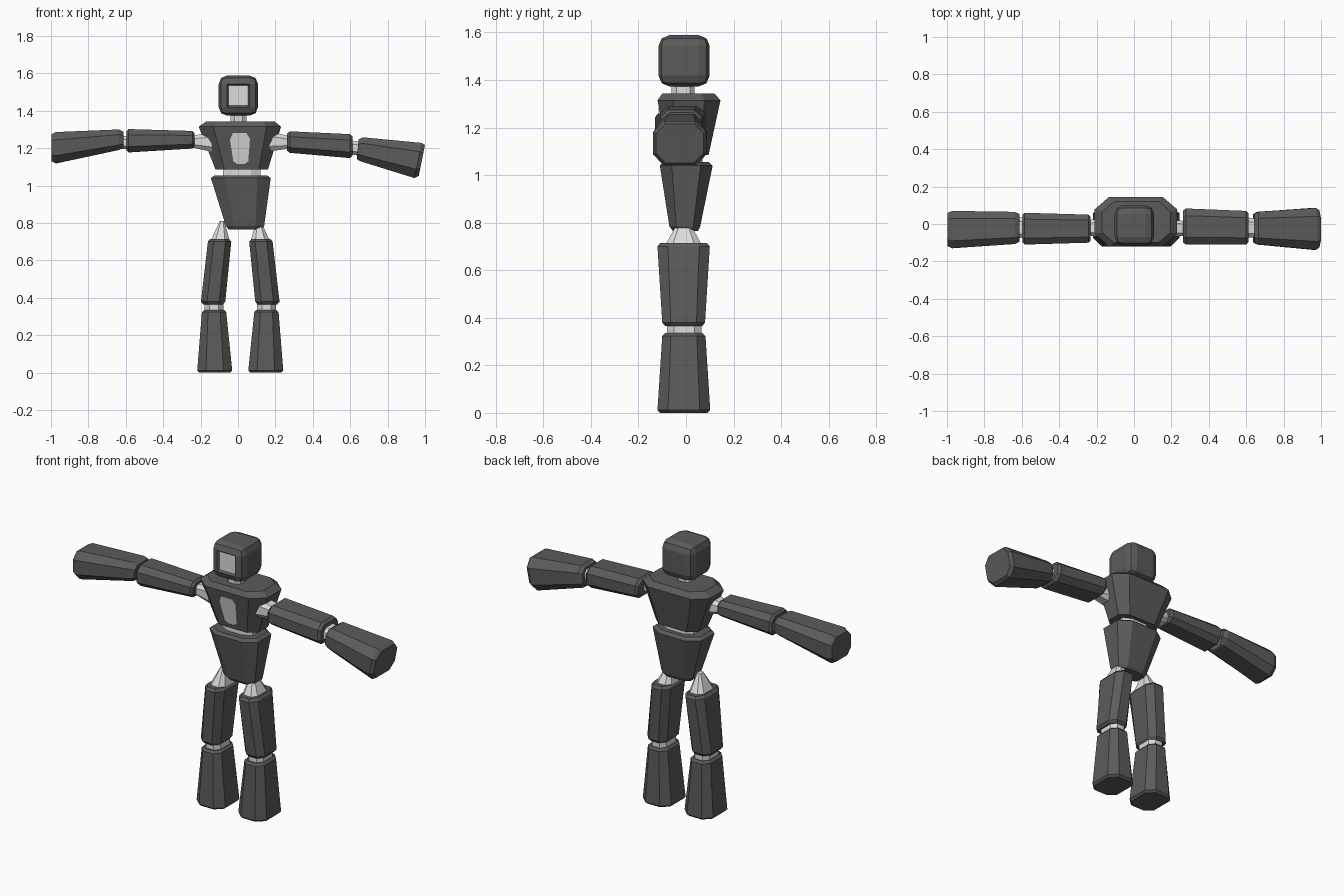
import bpy, bmesh
from mathutils import Vector

if "Cube" in bpy.data.objects:
    bpy.data.objects.remove(bpy.data.objects["Cube"])


def material(name, value):
    m = bpy.data.materials.new(name)
    m.diffuse_color = (value, value, value, 1)
    m.use_nodes = True
    m.node_tree.nodes["Principled BSDF"].inputs["Base Color"].default_value = m.diffuse_color
    return m


DARK = material("dark grey", 0.105)
LIGHT = material("light grey", 0.72)


def add_object(name, bm, *mats):
    bmesh.ops.recalc_face_normals(bm, faces=bm.faces)
    mesh = bpy.data.meshes.new(name)
    bm.to_mesh(mesh)
    bm.free()
    for m in mats:
        mesh.materials.append(m)
    obj = bpy.data.objects.new(name, mesh)
    bpy.context.collection.objects.link(obj)
    return obj


def loft(name, axis, rings, mat, cut=(0.5, 0.4)):
    """Eight-sided loft; ring = (position, u0, u1, v0, v1[, tilt])."""
    bm = bmesh.new()
    loops = []
    for r in rings:
        pos, u0, u1, v0, v1 = r[:5]
        tilt = r[5] if len(r) > 5 else 0
        cu, cv = (u0 + u1) / 2, (v0 + v1) / 2
        hu, hv = (u1 - u0) / 2, (v1 - v0) / 2
        a, b = 1 - cut[0], 1 - cut[1]
        loop = []
        for x, y in ((a, -1), (1, -b), (1, b), (a, 1), (-a, 1), (-1, b), (-1, -b), (-a, -1)):
            u, v = cu + x * hu, cv + y * hv
            p = pos + tilt * (v - cv)
            loop.append(bm.verts.new((u, v, p) if axis == "z" else (p, u, v)))
        loops.append(loop)
    for lo, hi in zip(loops, loops[1:]):
        for i in range(8):
            j = (i + 1) % 8
            bm.faces.new((lo[i], lo[j], hi[j], hi[i]))
    bm.faces.new(loops[0])
    bm.faces.new(loops[-1])
    return add_object(name, bm, mat)


def armour(name, axis, start, end, edge=0.015, cut=(0.5, 0.4)):
    """Tapered shell with a small chamfer around both ends."""
    def lip(r, p):
        d = 0.012
        return (p, r[1] + d, r[2] - d, r[3] + d, r[4] - d) + tuple(r[5:])
    s = edge if end[0] > start[0] else -edge
    body0 = (start[0] + s,) + tuple(start[1:])
    body1 = (end[0] - s,) + tuple(end[1:])
    return loft(name, axis, [lip(start, start[0]), body0, body1, lip(end, end[0])], DARK, cut)


# Head: rounded block with a recessed visor
bm = bmesh.new()
bmesh.ops.create_cube(bm, size=1)
for v in bm.verts:
    v.co = Vector((v.co.x * 0.21 + 0.002, v.co.y * 0.215 - 0.008, v.co.z * 0.215 + 1.481))
bmesh.ops.bevel(bm, geom=bm.edges[:], offset=0.045, segments=2, profile=0.5, affect="EDGES")
bm.normal_update()
front = min(bm.faces, key=lambda f: f.calc_center_median().y)
bmesh.ops.inset_individual(bm, faces=[front], thickness=0.012, depth=-0.012)
front.material_index = 1
add_object("head", bm, DARK, LIGHT)

# Neck and waist
loft("neck", "z", [(1.32, -0.04, 0.045, -0.06, 0.035), (1.40, -0.04, 0.045, -0.06, 0.035)], LIGHT)
loft("waist", "z", [(1.03, -0.08, 0.12, -0.06, 0.07), (1.10, -0.08, 0.12, -0.06, 0.07)], LIGHT)

# Chest and hips
loft("chest", "z", [(1.085, -0.12, 0.16, -0.075, 0.095), (1.315, -0.21, 0.23, -0.12, 0.145),
                    (1.343, -0.17, 0.195, -0.10, 0.12)], DARK, (0.35, 0.5))
loft("hips", "z", [(0.765, -0.05, 0.13, -0.055, 0.05), (0.785, -0.065, 0.14, -0.07, 0.06),
                   (1.04, -0.145, 0.175, -0.11, 0.112), (1.055, -0.125, 0.155, -0.095, 0.095)],
     DARK, (0.45, 0.45))

# Chest plate lying on the sloping front
bm = bmesh.new()
outline = ((-0.028, 1.28), (0.045, 1.28), (0.064, 1.25), (0.055, 1.13),
           (0.035, 1.115), (-0.005, 1.115), (-0.025, 1.13), (-0.043, 1.245))
layers = []
for lift in (0.004, -0.003):
    layers.append([bm.verts.new((x, -0.075 - (z - 1.085) * 0.045 / 0.23 - lift, z)) for x, z in outline])
bm.faces.new(layers[0])
bm.faces.new(layers[1])
for i in range(8):
    j = (i + 1) % 8
    bm.faces.new((layers[0][i], layers[0][j], layers[1][j], layers[1][i]))
add_object("chest_plate", bm, LIGHT)

# Legs: mirrored about the body's own centre line
MID = 0.012
for side, s in (("left", 1), ("right", -1)):
    def ring(z, inner, outer, y0, y1):
        a, b = sorted((MID + s * inner, MID + s * outer))
        return (z, a, b, y0, y1)
    armour(side + "_shin", "z", ring(0.0, 0.043, 0.23, -0.12, 0.102),
           ring(0.335, 0.075, 0.205, -0.10, 0.082), 0.012)
    loft(side + "_knee", "z", [ring(0.31, 0.09, 0.19, -0.08, 0.065),
                               ring(0.39, 0.09, 0.19, -0.08, 0.065)], LIGHT)
    armour(side + "_thigh", "z", ring(0.365, 0.08, 0.21, -0.10, 0.08),
           ring(0.715, 0.048, 0.173, -0.12, 0.10))
    loft(side + "_hip_joint", "z", [ring(0.70, 0.055, 0.16, -0.09, 0.07),
                                    ring(0.81, 0.085, 0.11, -0.03, 0.01)], LIGHT)

# Arm on the -x side
CUT = (0.4, 0.5)
loft("right_shoulder", "x", [(-0.25, -0.06, 0.02, 1.205, 1.265), (-0.14, -0.075, 0.035, 1.18, 1.285)], LIGHT, CUT)
armour("right_upper_arm", "x", (-0.597, -0.11, 0.06, 1.177, 1.302), (-0.232, -0.10, 0.05, 1.198, 1.292), 0.012, CUT)
loft("right_elbow", "x", [(-0.64, -0.075, 0.035, 1.195, 1.265), (-0.57, -0.075, 0.035, 1.195, 1.265)], LIGHT, CUT)
armour("right_forearm", "x", (-0.998, -0.13, 0.07, 1.118, 1.286), (-0.612, -0.107, 0.065, 1.19, 1.30), 0.025, CUT)

# Arm on the +x side, hanging a little lower
loft("left_shoulder", "x", [(0.15, -0.075, 0.025, 1.18, 1.295), (0.29, -0.06, 0.015, 1.20, 1.26)], LIGHT, CUT)
armour("left_upper_arm", "x", (0.262, -0.11, 0.083, 1.175, 1.29), (0.613, -0.11, 0.07, 1.147, 1.275), 0.015, CUT)
loft("left_elbow", "x", [(0.59, -0.075, 0.035, 1.17, 1.245), (0.67, -0.07, 0.03, 1.155, 1.23)], LIGHT, CUT)
armour("left_forearm", "x", (0.64, -0.11, 0.065, 1.13, 1.258, 0.1),
       (0.983, -0.138, 0.086, 1.04, 1.228, 0.2), 0.02, CUT)
